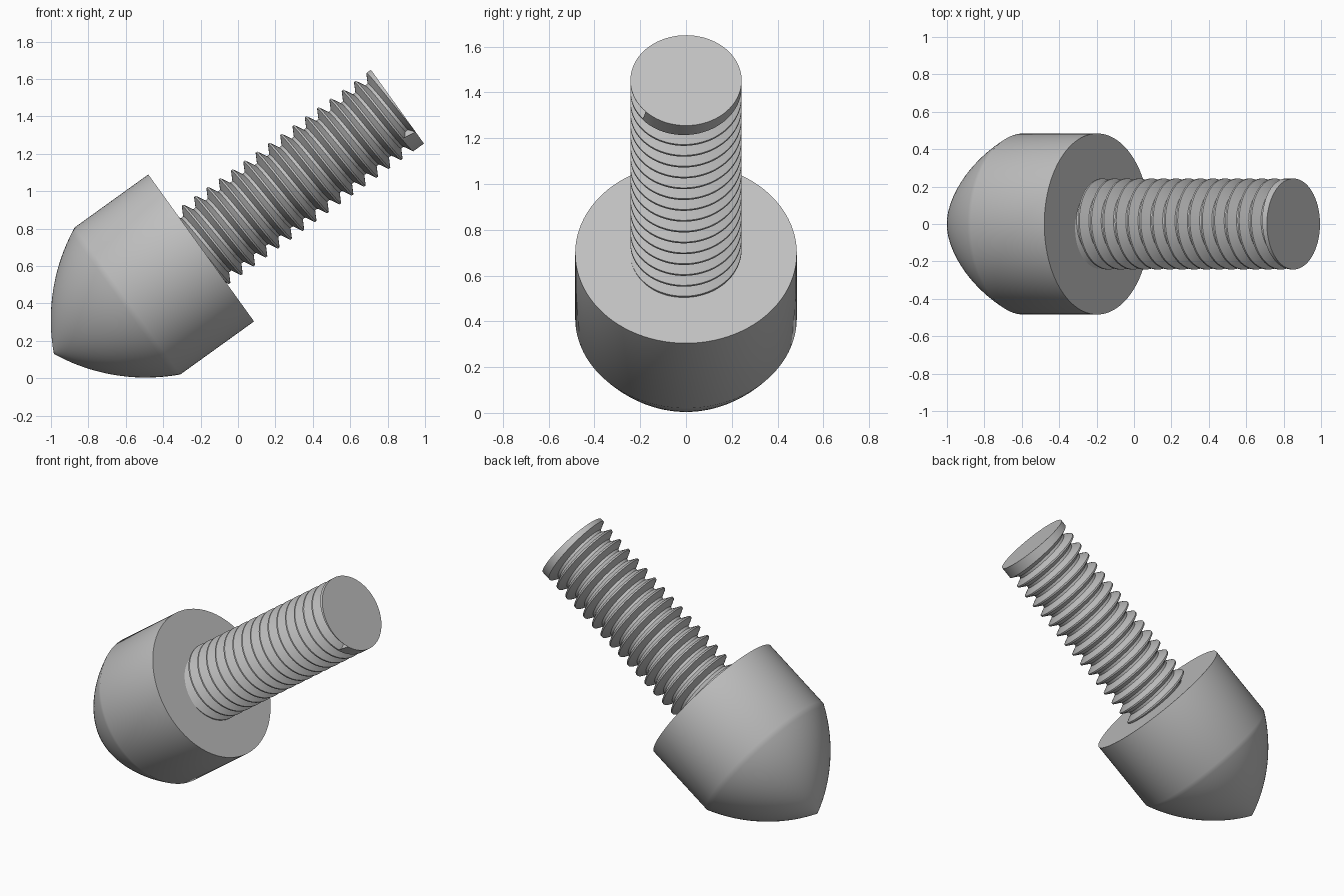
import bpy, bmesh
from math import sin, cos, pi, radians, asin, atan2, hypot
from mathutils import Matrix

if "Cube" in bpy.data.objects:
    bpy.data.objects.remove(bpy.data.objects["Cube"], do_unlink=True)

SIDES = 96
HEAD_R, HEAD_LEN, TIP = 0.484, 0.485, 0.97
SHAFT_R, ROOT_R, SHAFT_LEN = 0.243, 0.193, 1.293
PITCH, GROOVE = 0.081, 0.071
NOTCH = radians(-46.6)

# Tilted axis, with the origin at the centre of the flat head face
PLACE = Matrix.Translation((-0.197, 0, 0.697)) @ Matrix.Rotation(radians(54.26), 4, 'Y')

steel = bpy.data.materials.new("steel_grey")
steel.use_nodes = True
GREY = (0.53, 0.53, 0.53, 1)
steel.diffuse_color = GREY
steel.node_tree.nodes["Principled BSDF"].inputs["Base Color"].default_value = GREY


def finish(bm, name):
    bmesh.ops.remove_doubles(bm, verts=bm.verts, dist=0.0002)
    bmesh.ops.recalc_face_normals(bm, faces=bm.faces)
    mesh = bpy.data.meshes.new(name)
    bm.to_mesh(mesh)
    bm.free()
    mesh.materials.append(steel)
    mesh.transform(PLACE)
    obj = bpy.data.objects.new(name, mesh)
    bpy.context.collection.objects.link(obj)
    bpy.ops.object.select_all(action='DESELECT')
    obj.select_set(True)
    bpy.context.view_layer.objects.active = obj
    bpy.ops.object.shade_smooth_by_angle(angle=radians(28))


def ring_point(r, a, z):
    return (r * cos(a), r * sin(a), z)


# Head: cylinder closed by a pointed, arched dome
def dome_profile(radius=1.02, steps=20):
    drop = TIP - HEAD_LEN
    chord = hypot(HEAD_R, drop)
    half = asin(chord / 2 / radius)
    along = atan2(-drop, -HEAD_R)
    pts, r, z = [], HEAD_R, -HEAD_LEN
    seg = 2 * radius * sin(half / steps)
    for i in range(steps):
        pts.append((r, z))
        a = along + half - (2 * i + 1) * half / steps
        r, z = r + seg * cos(a), z + seg * sin(a)
    return pts + [(0, -TIP)]


bm = bmesh.new()
profile = [(0, 0), (HEAD_R, 0)] + dome_profile()
verts = [bm.verts.new((r, 0, z)) for r, z in profile]
edges = [bm.edges.new(pair) for pair in zip(verts, verts[1:])]
bmesh.ops.spin(bm, geom=verts + edges, cent=(0, 0, 0), axis=(0, 0, 1),
               angle=2 * pi, steps=SIDES)
finish(bm, "head")

# Threaded shaft: a helical groove that stops where it meets the end face
bm = bmesh.new()
turns = 17
total = turns * SIDES
flank = 0.027
rows = []
for s in range(total + 1):
    left = total - s
    a = NOTCH - 2 * pi * left / SIDES
    z = SHAFT_LEN - GROOVE - PITCH * left / SIDES
    top = SHAFT_LEN if left <= SIDES else z + PITCH
    section = [(SHAFT_R, z), (ROOT_R, z + flank), (ROOT_R, z + GROOVE - flank),
               (SHAFT_R, z + GROOVE), (SHAFT_R, top)]
    rows.append([bm.verts.new(ring_point(r, a, h)) for r, h in section])
for low, high in zip(rows, rows[1:]):
    for i in range(4):
        bm.faces.new((low[i], high[i], high[i + 1], low[i + 1]))
# Wall that ends the groove
bm.faces.new(rows[-1][:4])
# Flat end face
bm.faces.new([bm.verts.new(ring_point(SHAFT_R, NOTCH + 2 * pi * i / SIDES, SHAFT_LEN))
              for i in range(SIDES)])
finish(bm, "threaded_shaft")
